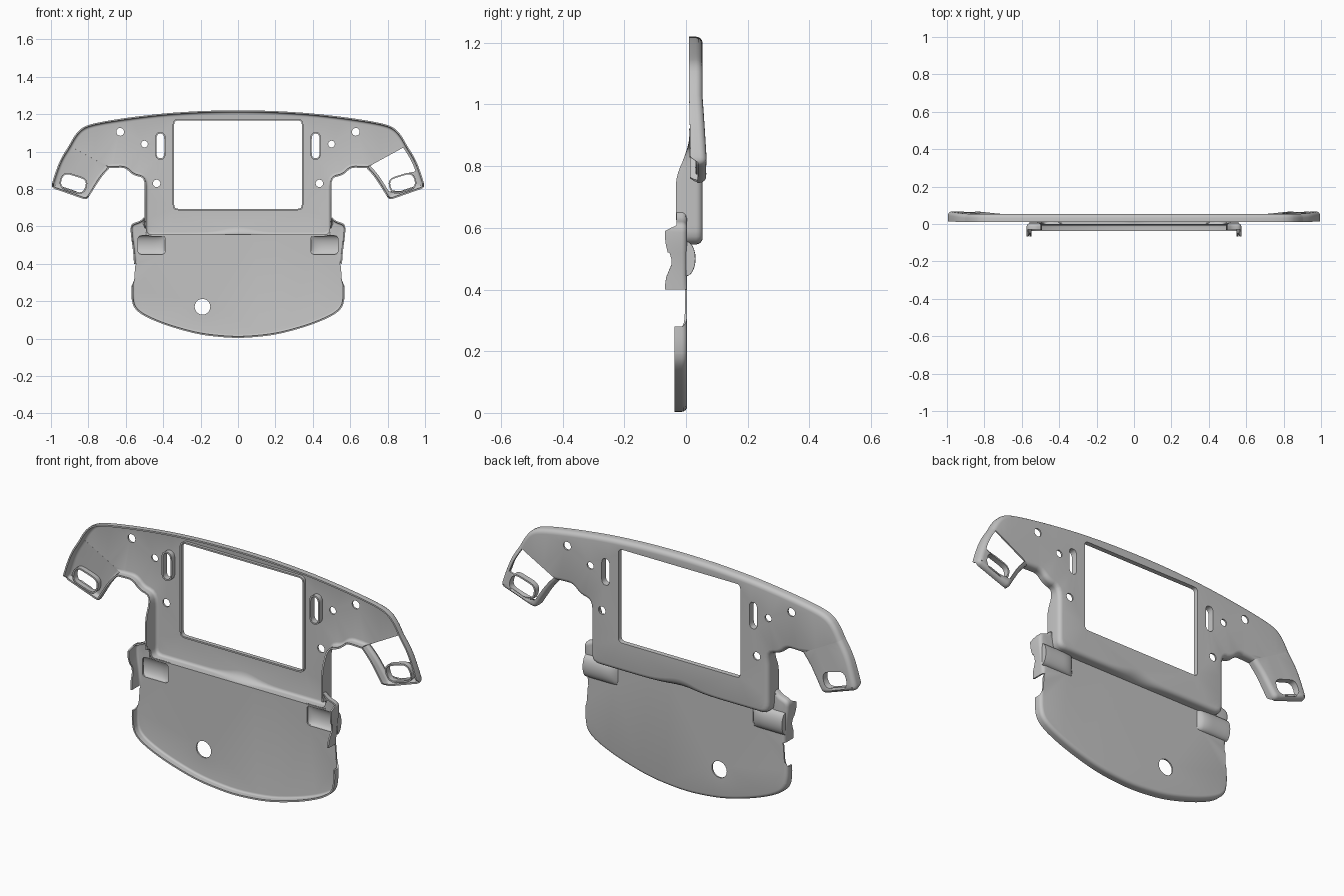
import bpy, bmesh, math
from mathutils import Vector

cube = bpy.data.objects.get("Cube")
if cube:
    bpy.data.objects.remove(cube, do_unlink=True)

GREY = (0.55, 0.55, 0.55, 1)
grey = bpy.data.materials.new("panel_grey")
grey.use_nodes = True
grey.diffuse_color = GREY
bsdf = grey.node_tree.nodes["Principled BSDF"]
bsdf.inputs["Base Color"].default_value = GREY
bsdf.inputs["Roughness"].default_value = 0.6


def finish(name, bm, thickness=0.008):
    """Turn a sheet into a thin smooth-shaded shell."""
    bmesh.ops.recalc_face_normals(bm, faces=bm.faces)
    mesh = bpy.data.meshes.new(name)
    bm.to_mesh(mesh)
    bm.free()
    mesh.materials.append(grey)
    obj = bpy.data.objects.new(name, mesh)
    bpy.context.collection.objects.link(obj)
    bpy.ops.object.select_all(action="DESELECT")
    obj.select_set(True)
    bpy.context.view_layer.objects.active = obj
    mod = obj.modifiers.new("thickness", "SOLIDIFY")
    mod.thickness = thickness
    mod.offset = 0
    bpy.ops.object.modifier_apply(modifier=mod.name)
    bpy.ops.object.shade_smooth_by_angle(angle=math.radians(35))
    return obj


def rounded(points, default=0.08, steps=4):
    """Closed outline with every corner replaced by a short curve."""
    out = []
    n = len(points)
    for i, p in enumerate(points):
        c = Vector(p[:2])
        r = p[2] if len(p) > 2 else default
        if r == 0:
            out.append(c)
            continue
        a, b = Vector(points[i - 1][:2]) - c, Vector(points[(i + 1) % n][:2]) - c
        a = c + a.normalized() * min(r, a.length * 0.49)
        b = c + b.normalized() * min(r, b.length * 0.49)
        for k in range(steps + 1):
            t = k / steps
            out.append(a * (1 - t) ** 2 + c * 2 * t * (1 - t) + b * t * t)
    return out


def densify(points, step=0.03):
    out = []
    for i, p in enumerate(points):
        q = points[(i + 1) % len(points)]
        m = max(1, math.ceil((q - p).length / step))
        out += [p.lerp(q, k / m) for k in range(m)]
    return out


def rounded_box(cx, cz, w, h, r, angle=0):
    ca, sa = math.cos(angle), math.sin(angle)
    return rounded([(cx + u * w / 2 * ca - v * h / 2 * sa, cz + u * w / 2 * sa + v * h / 2 * ca, r)
                    for u, v in ((-1, -1), (1, -1), (1, 1), (-1, 1))])


def circle(cx, cz, r, n=16):
    return [Vector((cx + r * math.cos(k * math.tau / n), cz + r * math.sin(k * math.tau / n)))
            for k in range(n)]


def mirrored(half):
    return half + [(-p[0], *p[1:]) for p in reversed(half) if p[0] > 0]


def panel(name, outline, plate, front, radius, holes):
    """Flat plate with holes and a rounded flange; front() gives the flange edge, None leaves it open."""
    pts = densify(outline)
    n = len(pts)
    if sum(pts[i - 1].cross(pts[i]) for i in range(n)) < 0:
        pts.reverse()
    mids = [(pts[i] + pts[(i + 1) % n]) / 2 for i in range(n)]
    edge = [front(*m) for m in mids]
    inset = [0 if e is None else radius(*m) for e, m in zip(edge, mids)]
    steps = 4
    bm = bmesh.new()
    rings = []
    for i, p in enumerate(pts):
        d1, d2 = (p - pts[i - 1]).normalized(), (pts[(i + 1) % n] - p).normalized()
        n1, n2 = Vector((-d1.y, d1.x)), Vector((-d2.y, d2.x))
        a, b, det = inset[i - 1], inset[i], n1.cross(n2)
        if abs(det) < 0.2:
            off = (n1 + n2).normalized() * (a + b) / 2
        else:
            off = Vector(((a * n2.y - b * n1.y) / det, (n1.x * b - n2.x * a) / det))
        near = [e for e in (edge[i - 1], edge[i]) if e is not None]
        y = plate(*(p + off))
        y_front = sum(near) / len(near) if near else y
        bend = min((a + b) / 2 if a and b else max(a, b), max(y - y_front, 0))
        ring = []
        for k in range(steps + 1):
            t = k / steps * math.pi / 2
            q = p + off * (1 - math.sin(t))
            ring.append(bm.verts.new((q.x, y - bend * (1 - math.cos(t)), q.y)))
        ring.append(bm.verts.new((p.x, y_front, p.y)))
        rings.append(ring)
    border = [bm.edges.new((rings[i][0], rings[(i + 1) % n][0])) for i in range(n)]
    walls = []
    for hole, lip in holes:
        vs = [bm.verts.new((q.x, plate(*q), q.y)) for q in hole]
        border += [bm.edges.new((vs[i - 1], vs[i])) for i in range(len(vs))]
        if lip:
            walls.append((vs, lip))
    bmesh.ops.triangle_fill(bm, edges=border, use_beauty=True, normal=(0, 1, 0))
    for i in range(n):
        if edge[i] is not None:
            r, s = rings[i], rings[(i + 1) % n]
            for k in range(steps + 1):
                bm.faces.new((r[k], s[k], s[k + 1], r[k + 1]))
    for vs, lip in walls:
        low = [bm.verts.new(v.co - Vector((0, lip, 0))) for v in vs]
        for i in range(len(vs)):
            bm.faces.new((vs[i - 1], vs[i], low[i], low[i - 1]))
    bmesh.ops.remove_doubles(bm, verts=bm.verts, dist=0.0004)
    loose = [v for v in bm.verts if not v.link_faces]
    bmesh.ops.delete(bm, geom=loose, context="VERTS")
    return finish(name, bm)


def smooth(t):
    t = min(max(t, 0), 1)
    return t * t * (3 - 2 * t)


def on_seam(x, z):
    return abs(z - 0.915 - (abs(x) - 0.69) * 0.5476) < 0.003 and abs(x) > 0.68


# Upper panel: wide arched board around the screen opening
def upper_front(x, z):
    if on_seam(x, z):
        return None
    if abs(x) > 0.58 or z > 0.9:
        return 0.01
    if z < 0.6:
        return 0.0
    return 0.01 - 0.043 * smooth((0.89 - z) / 0.15)


def upper_radius(x, z):
    return 0.018 + (0.03 * math.exp(-(x / 0.1) ** 2) if z < 0.6 else 0)


upper = mirrored([(0, 1.217), (0.2, 1.213), (0.4, 1.2), (0.6, 1.176), (0.76, 1.15), (0.83, 1.128),
                  (0.87, 1.085), (0.9, 1.03, 0), (0.69, 0.915, 0), (0.65, 0.917), (0.6, 0.918),
                  (0.56, 0.875), (0.495, 0.865, 0.05), (0.495, 0.7), (0.495, 0.55, 0.04), (0, 0.55)])
holes = [(rounded_box(0, 0.93, 0.69, 0.48, 0.025), 0.02)]
for s in (-1, 1):
    holes.append((rounded_box(s * 0.415, 1.03, 0.05, 0.14, 0.035), 0.03))
    holes += [(circle(s * x, z, r), 0) for x, z, r in
              ((0.63, 1.105, 0.021), (0.5, 1.04, 0.018), (0.435, 0.83, 0.02))]
panel("upper_panel", rounded(upper), lambda x, z: 0.05, upper_front, upper_radius, holes)


# Wing pads: slightly tilted grips with a slot, joined at the seams
def wing_distance(x, z):
    return (abs(x) - 0.69) * 0.48 - (z - 0.915) * 0.877


def pad_plate(x, z):
    return 0.05 + 0.06 * wing_distance(x, z)


def pad_front(x, z):
    if on_seam(x, z):
        return None
    if abs(z - 0.745 - 0.349 * (abs(x) - 0.81)) < 0.01:
        return pad_plate(x, z) - 0.025
    return 0.01 + 0.02 * wing_distance(x, z)


pad = [(0.9, 1.03, 0), (0.945, 0.96), (0.975, 0.88), (0.996, 0.81, 0.02),
       (0.81, 0.745, 0.02), (0.77, 0.81), (0.735, 0.865), (0.69, 0.915, 0)]
for s, side in ((1, "left"), (-1, "right")):
    slot = rounded_box(s * 0.88, 0.83, 0.14, 0.085, 0.04, s * 0.3)
    panel(side + "_wing_pad", rounded([(s * p[0], *p[1:]) for p in pad]),
          pad_plate, pad_front, lambda x, z: 0.018, [(slot, 0.03)])


# Lower panel: knee board with a front rim and scalloped side ears
def lower_front(x, z):
    if z < 0.28:
        return -0.038
    if z < 0.4 or (abs(x) < 0.495 and z > 0.5):
        return None
    if z > 0.6:
        return -0.03
    return -0.068 + 0.024 * math.exp(-((z - 0.49) / 0.035) ** 2)


lower = mirrored([(0, 0.556, 0), (0.494, 0.556, 0), (0.496, 0.65, 0), (0.52, 0.625), (0.57, 0.61, 0.02),
                  (0.57, 0.56), (0.558, 0.48), (0.552, 0.4, 0), (0.552, 0.32), (0.566, 0.28, 0),
                  (0.567, 0.22), (0.555, 0.165), (0.5, 0.122), (0.38, 0.072), (0.2, 0.022), (0, 0.004)])
cuts = [(circle(-0.19, 0.17, 0.042, 20), 0)]
cuts += [(rounded_box(s * 0.462, 0.5, 0.145, 0.1, 0.02), 0) for s in (-1, 1)]
panel("lower_panel", rounded(lower), lambda x, z: 0.0, lower_front, lambda x, z: 0.014, cuts)

# Side recesses: half-round troughs bulging out of the back
for s, side in ((1, "left"), (-1, "right")):
    bm = bmesh.new()
    rows = []
    for i in range(13):
        x = 0.38 + 0.178 * i / 12
        rise = math.sqrt(max(0, 1 - max(0, (0.45 - x) / 0.07) ** 2))
        rows.append([bm.verts.new((s * x, 0.028 * rise * math.sin(a), 0.5 + 0.054 * math.cos(a)))
                     for a in (math.pi * k / 12 for k in range(13))])
    for r, q in zip(rows, rows[1:]):
        for k in range(12):
            bm.faces.new((r[k], r[k + 1], q[k + 1], q[k]))
    bm.faces.new(rows[-1])
    finish(side + "_recess", bm, 0.006)
